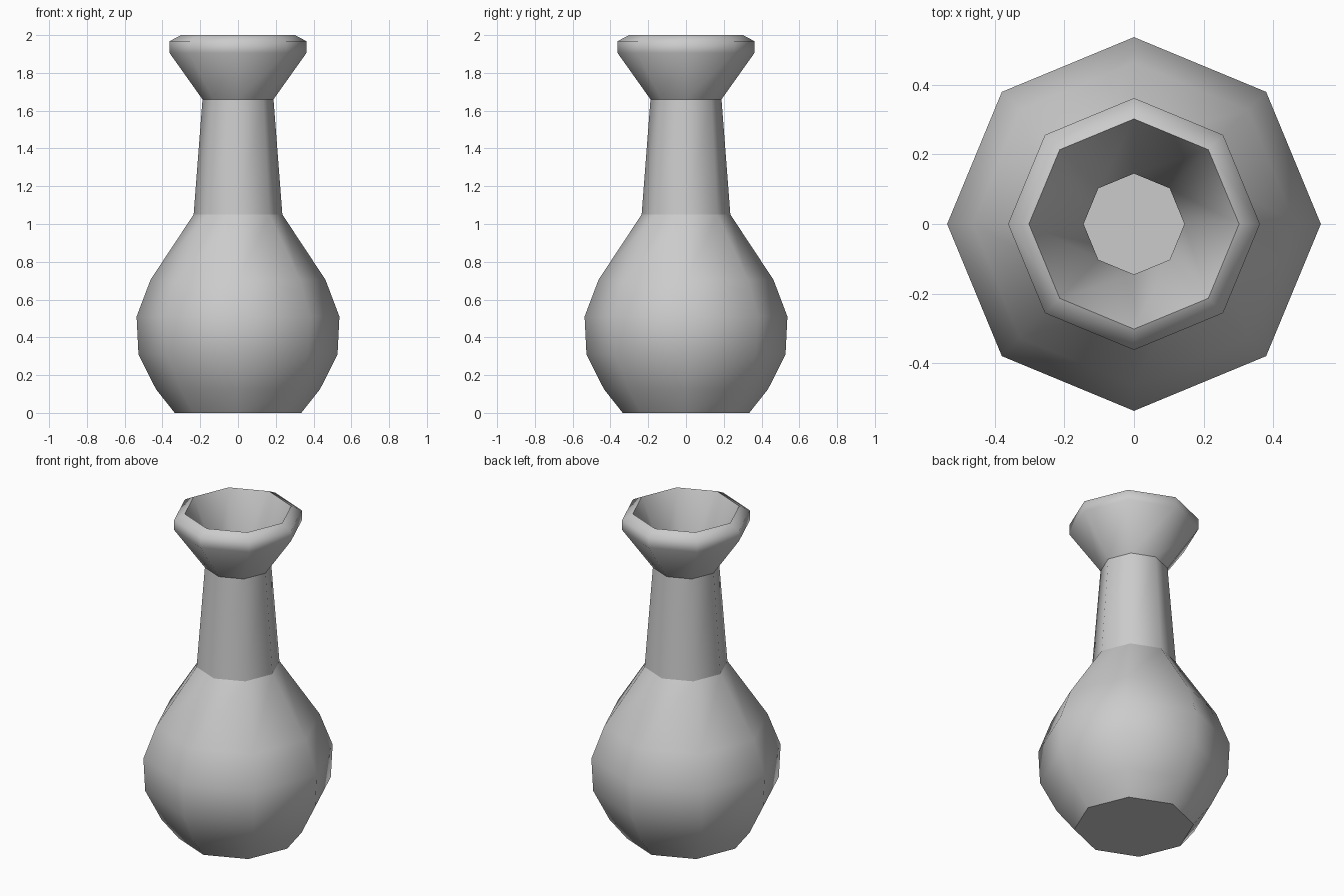
import bpy, bmesh, math

if "Cube" in bpy.data.objects:
    bpy.data.objects.remove(bpy.data.objects["Cube"])

SIDES = 8
# profile rings: radius, height, sharp edge ring
outer = [(0.335, 0.0, True), (0.434, 0.125, False), (0.527, 0.31, False),
         (0.537, 0.51, False), (0.463, 0.705, False), (0.235, 1.05, True),
         (0.188, 1.66, True), (0.362, 1.905, False), (0.362, 1.968, False),
         (0.302, 2.0, True)]
inner = [(0.145, 1.66, False), (0.19, 1.05, False), (0.415, 0.69, False),
         (0.49, 0.51, False), (0.48, 0.32, False), (0.395, 0.15, False),
         (0.31, 0.045, True)]


def lathe(name, profile):
    """Octagonal turned shape, capped at both ends of its profile."""
    bm = bmesh.new()
    rings = []
    for r, z, _ in profile:
        rings.append([bm.verts.new((r * math.cos(math.tau * i / SIDES),
                                    r * math.sin(math.tau * i / SIDES), z))
                      for i in range(SIDES)])
    for a, b in zip(rings, rings[1:]):
        for i in range(SIDES):
            j = (i + 1) % SIDES
            bm.faces.new((a[i], a[j], b[j], b[i])).smooth = True
    bm.faces.new(rings[0][::-1])
    bm.faces.new(rings[-1])
    for ring, (_, _, sharp) in zip(rings, profile):
        for i in range(SIDES):
            bm.edges.get((ring[i], ring[(i + 1) % SIDES])).smooth = not sharp
    bmesh.ops.recalc_face_normals(bm, faces=bm.faces)
    mesh = bpy.data.meshes.new(name)
    bm.to_mesh(mesh)
    bm.free()
    obj = bpy.data.objects.new(name, mesh)
    bpy.context.collection.objects.link(obj)
    return obj


# hollow vase: round belly, tapered neck, flared mouth
lathe("vase", outer + inner)
